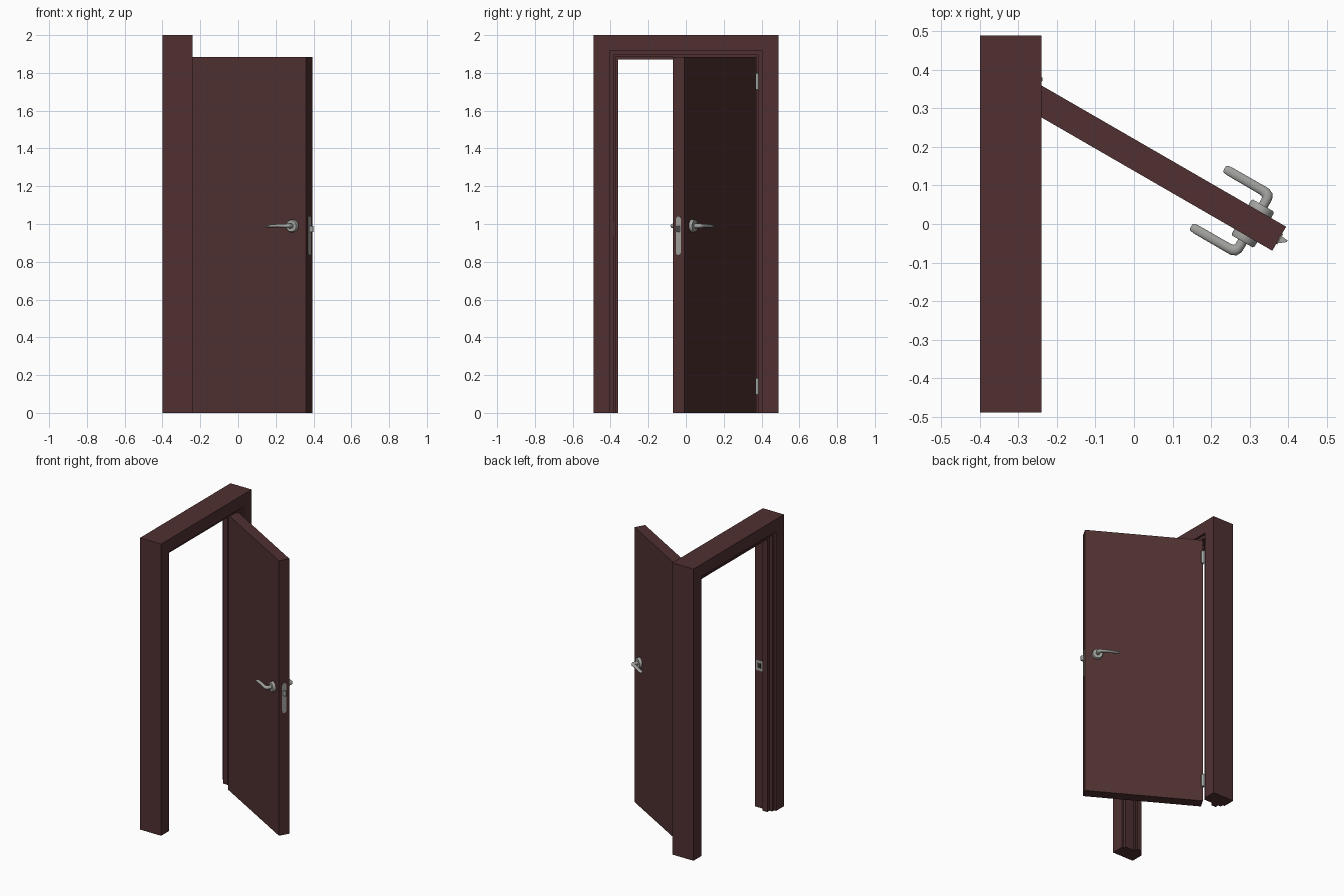
import bpy, bmesh, math
from mathutils import Matrix, Vector

if "Cube" in bpy.data.objects:
    bpy.data.objects.remove(bpy.data.objects["Cube"])


def material(name, rgb):
    m = bpy.data.materials.new(name)
    m.diffuse_color = (*rgb, 1)
    m.use_nodes = True
    m.node_tree.nodes["Principled BSDF"].inputs["Base Color"].default_value = m.diffuse_color
    return m


WOOD = material("dark red brown wood", (0.080, 0.030, 0.031))
METAL = material("satin metal", (0.36, 0.36, 0.345))
DARK = material("dark recess", (0.03, 0.025, 0.025))

# Door space: x runs from hinge edge to lock edge, y is out of the back face
DOOR = Matrix.Translation((-0.2545, 0.368, 0)) @ Matrix.Rotation(math.radians(-30), 4, 'Z')
T = 0.072      # leaf thickness
W = 0.75       # leaf width
WORLD = Matrix.Identity(4)


def finish(bm, name, mat, matrix=WORLD, smooth=False):
    bmesh.ops.recalc_face_normals(bm, faces=bm.faces)
    me = bpy.data.meshes.new(name)
    bm.to_mesh(me)
    bm.free()
    ob = bpy.data.objects.new(name, me)
    bpy.context.collection.objects.link(ob)
    me.materials.append(mat)
    ob.matrix_world = matrix
    if smooth:
        bpy.context.view_layer.objects.active = ob
        ob.select_set(True)
        bpy.ops.object.shade_smooth_by_angle(angle=math.radians(40))
        ob.select_set(False)
    return ob


def loft(name, rings, mat, matrix=WORLD, smooth=False):
    """Skin a list of matching closed rings and cap both ends."""
    bm = bmesh.new()
    rows = [[bm.verts.new(p) for p in r] for r in rings]
    n = len(rows[0])
    for a, b in zip(rows, rows[1:]):
        for i in range(n):
            j = (i + 1) % n
            bm.faces.new((a[i], a[j], b[j], b[i]))
    bm.faces.new(rows[0])
    bm.faces.new(rows[-1])
    return finish(bm, name, mat, matrix, smooth)


def box(name, lo, hi, mat, matrix=WORLD):
    ring = lambda z: [(lo[0], lo[1], z), (hi[0], lo[1], z), (hi[0], hi[1], z), (lo[0], hi[1], z)]
    return loft(name, [ring(lo[2]), ring(hi[2])], mat, matrix)


def lathe(name, profile, matrix, mat=METAL, n=32):
    """Turn (radius, height) pairs about local z."""
    rings = [[(r * math.cos(k * math.tau / n), r * math.sin(k * math.tau / n), h)
              for k in range(n)] for r, h in profile]
    return loft(name, rings, mat, matrix, True)


# Frame: stepped profile (x, inset) carried up, over and down with mitred corners
profile = [(-0.40, 0), (-0.40, 0.085), (-0.385, 0.085), (-0.385, 0.105), (-0.365, 0.105),
           (-0.365, 0.13), (-0.33, 0.13), (-0.33, 0.117), (-0.32, 0.117), (-0.32, 0.105),
           (-0.255, 0.105), (-0.255, 0.085), (-0.24, 0.085), (-0.24, 0)]
stations = []
for side, top in ((-1, 0), (-1, 1), (1, 1), (1, 0)):
    stations.append([(x, side * (0.49 - d), (2.0 - d) if top else 0) for x, d in profile])
loft("door_frame", stations, WOOD)

# Door leaf
box("door_leaf", (0, -T, 0), (W, 0, 1.885), WOOD, DOOR)


# Lever handles, one on each face
def handle(name, matrix):
    # matrix: x along leaf, y outward from the face, origin at spindle
    out = matrix @ Matrix.Rotation(math.radians(-90), 4, 'X')
    lathe(name + "_rose", [(0.034, 0), (0.034, 0.013), (0.031, 0.018), (0.016, 0.018)], out)
    # path points (x, y, z), half width across the path, half height in z
    path = [(0, 0.015, 0, .0125, .0125), (0, 0.032, 0, .0125, .0125), (-.001, 0.040, 0, .0135, .0125),
            (-.005, 0.0465, 0, .0145, .012), (-.012, 0.050, 0, .0135, .011), (-.022, 0.051, 0, .0125, .0095),
            (-.06, 0.051, .001, .0122, .0085), (-.095, 0.051, 0, .0122, .0075),
            (-.12, 0.051, -.002, .012, .0065), (-.131, 0.051, -.003, .0105, .0055),
            (-.135, 0.051, -.003, .007, .003)]
    rings = []
    for i, (x, y, z, w, h) in enumerate(path):
        a, b = path[max(i - 1, 0)], path[min(i + 1, len(path) - 1)]
        t = Vector((b[0] - a[0], b[1] - a[1], 0)).normalized()
        side = Vector((-t.y, t.x, 0))
        rings.append([Vector((x, y, z)) + side * w * math.cos(k * math.tau / 20)
                      + Vector((0, 0, h * math.sin(k * math.tau / 20))) for k in range(20)])
    loft(name + "_lever", rings, METAL, matrix, True)


handle("back_handle", DOOR @ Matrix.Translation((0.671, 0, 0.99)))
handle("front_handle", DOOR @ Matrix.Translation((0.671, -T, 0.99)) @ Matrix.Diagonal((1, -1, 1, 1)))


# Lock faceplate with rounded ends on the lock edge
def pill(x, hw, lo, hi):
    mid = -T / 2
    pts = []
    for k in range(9):
        a = math.pi * k / 8
        pts.append((x, mid + hw * math.cos(a), hi - hw + hw * math.sin(a)))
    for k in range(9):
        a = math.pi + math.pi * k / 8
        pts.append((x, mid + hw * math.cos(a), lo + hw + hw * math.sin(a)))
    return pts


loft("lock_faceplate", [pill(W - 0.002, 0.015, 0.835, 1.04), pill(W + 0.003, 0.015, 0.835, 1.04)],
     METAL, DOOR)
# Sprung latch: wedge-shaped bolt
loft("latch_bolt", [[(W, -0.046, z), (W + 0.006, -0.046, z), (W + 0.021, -0.034, z),
                     (W + 0.021, -0.029, z), (W, -0.027, z)] for z in (0.957, 0.990)], METAL, DOOR)

# Strike plate on the opposite jamb
box("strike_plate", (-0.318, -0.387, 0.94), (-0.262, -0.382, 1.01), METAL)
box("strike_hole", (-0.300, -0.386, 0.958), (-0.277, -0.381, 0.992), DARK)

# Hinges: knuckle plus a leaf on the jamb and one on the door edge
for name, z0, z1 in (("lower", 0.095, 0.185), ("upper", 1.71, 1.80)):
    lathe(name + "_hinge_knuckle", [(0.006, 0), (0.009, 0.003), (0.009, z1 - z0 - 0.003), (0.006, z1 - z0)],
          Matrix.Translation((-0.246, 0.376, z0)), n=16)
    box(name + "_hinge_jamb_leaf", (-0.30, 0.382, z0), (-0.246, 0.386, z1), METAL)
    box(name + "_hinge_door_leaf", (-0.003, -0.05, z0), (0.001, 0, z1), METAL, DOOR)
